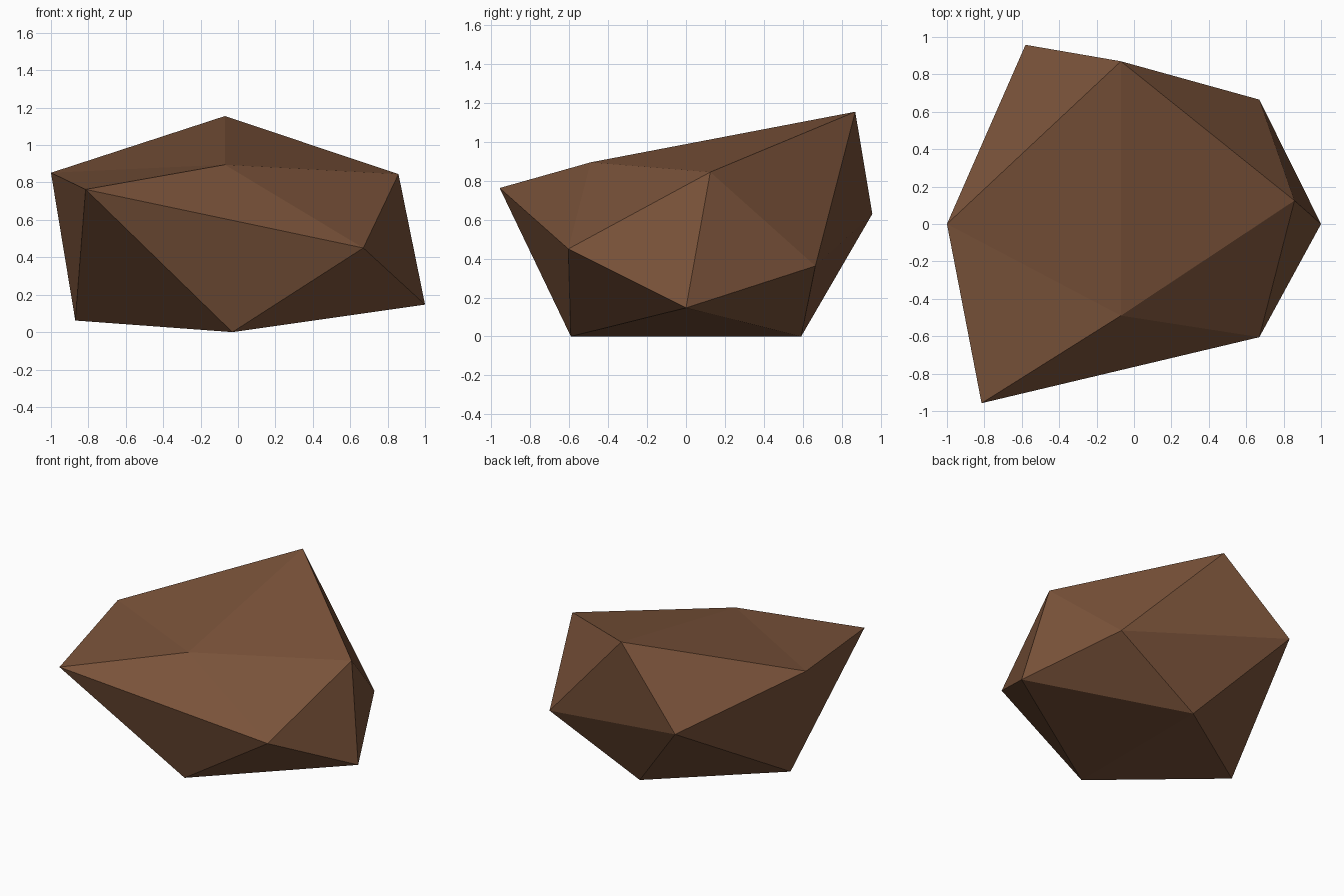
import bpy, bmesh

if "Cube" in bpy.data.objects:
    bpy.data.objects.remove(bpy.data.objects["Cube"])

PHI = (1 + 5 ** 0.5) / 2

# Each corner of an ideal icosahedron, paired with its displaced rock position
corners = [
    ((0, -1, PHI), (-0.07, -0.49, 0.895)),
    ((0, 1, PHI), (-0.07, 0.87, 1.155)),
    ((0, -1, -PHI), (-0.03, -0.592, 0)),
    ((0, 1, -PHI), (-0.03, 0.592, 0)),
    ((-PHI, 0, 1), (-1, 0, 0.852)),
    ((PHI, 0, 1), (0.858, 0.125, 0.845)),
    ((-PHI, 0, -1), (-0.87, 0, 0.062)),
    ((PHI, 0, -1), (1, 0, 0.147)),
    ((-1, -PHI, 0), (-0.815, -0.958, 0.763)),
    ((1, -PHI, 0), (0.67, -0.605, 0.45)),
    ((-1, PHI, 0), (-0.58, 0.958, 0.63)),
    ((1, PHI, 0), (0.67, 0.665, 0.362)),
]

# Skin the regular icosahedron, then push its corners out of shape
bm = bmesh.new()
verts = [bm.verts.new(ideal) for ideal, _ in corners]
bmesh.ops.convex_hull(bm, input=verts)
for v, (_, moved) in zip(verts, corners):
    v.co = moved
bmesh.ops.recalc_face_normals(bm, faces=bm.faces)

mesh = bpy.data.meshes.new("rock")
bm.to_mesh(mesh)
bm.free()

# Single brown stone colour, flat faces
brown = bpy.data.materials.new("brown stone")
brown.diffuse_color = (0.195, 0.086, 0.042, 1)
brown.use_nodes = True
brown.node_tree.nodes["Principled BSDF"].inputs["Base Color"].default_value = brown.diffuse_color
mesh.materials.append(brown)
rock = bpy.data.objects.new("rock", mesh)
bpy.context.collection.objects.link(rock)
